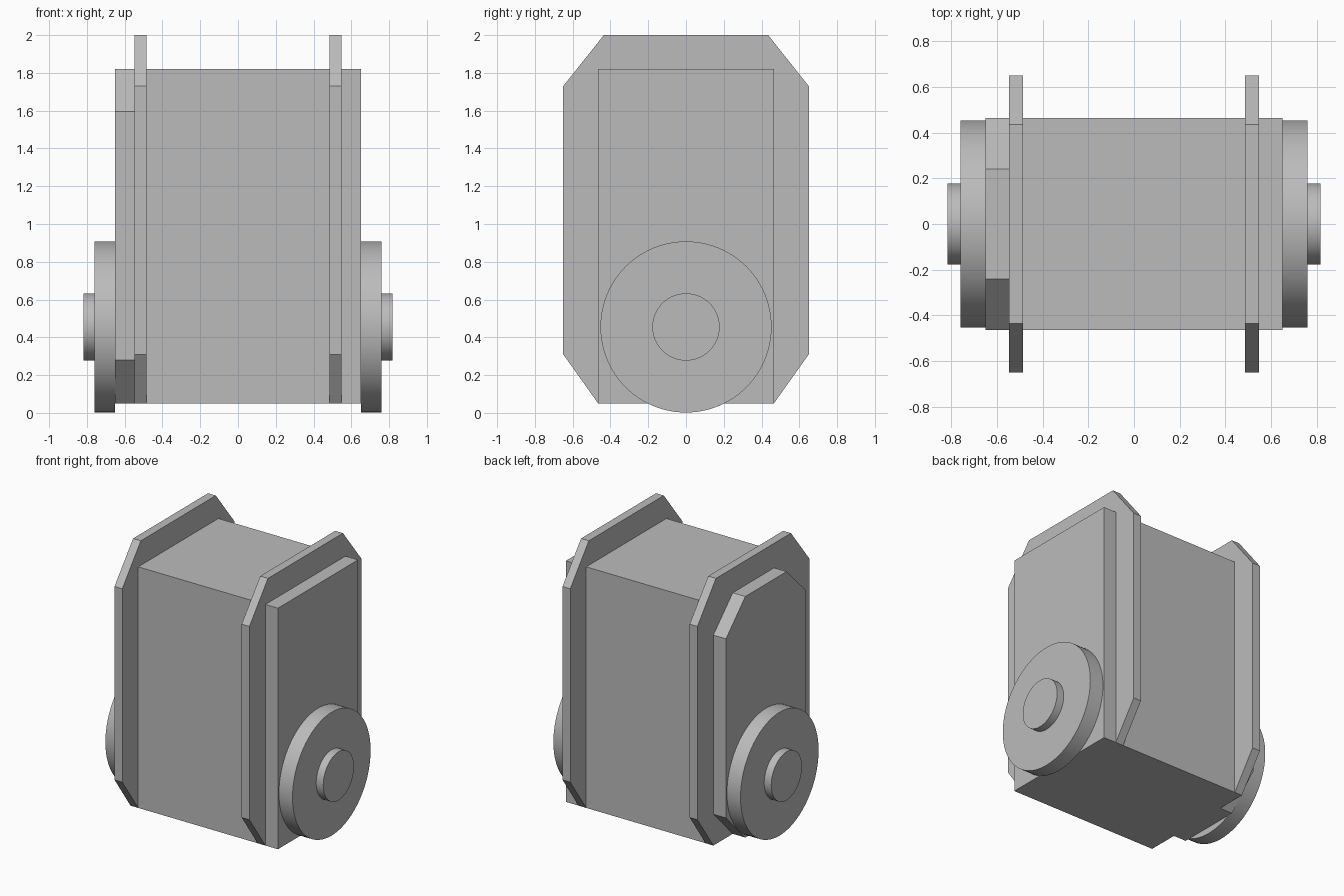
import bpy
import bmesh
import math
from mathutils import Matrix

cube = bpy.data.objects.get("Cube")
if cube:
    bpy.data.objects.remove(cube, do_unlink=True)

grey = bpy.data.materials.new("plain grey")
grey.use_nodes = True
grey.diffuse_color = (0.5, 0.5, 0.5, 1)
grey.node_tree.nodes["Principled BSDF"].inputs["Base Color"].default_value = (0.5, 0.5, 0.5, 1)


def finish(name, bm):
    bmesh.ops.recalc_face_normals(bm, faces=bm.faces)
    mesh = bpy.data.meshes.new(name)
    bm.to_mesh(mesh)
    bm.free()
    mesh.materials.append(grey)
    obj = bpy.data.objects.new(name, mesh)
    bpy.context.collection.objects.link(obj)
    return obj


def slab(name, x0, x1, half_profile):
    """Extrude a (y, z) outline, mirrored in y, from x0 to x1."""
    outline = half_profile + [(-y, z) for y, z in reversed(half_profile)]
    bm = bmesh.new()
    face = bm.faces.new([bm.verts.new((x0, y, z)) for y, z in outline])
    ext = bmesh.ops.extrude_face_region(bm, geom=[face])
    moved = [v for v in ext["geom"] if isinstance(v, bmesh.types.BMVert)]
    bmesh.ops.translate(bm, verts=moved, vec=(x1 - x0, 0, 0))
    return finish(name, bm)


def disc(name, x0, x1, radius):
    """Round disc with its axis along x."""
    bm = bmesh.new()
    place = Matrix.Translation(((x0 + x1) / 2, 0, 0.455)) @ Matrix.Rotation(math.pi / 2, 4, "Y")
    bmesh.ops.create_cone(bm, cap_ends=True, segments=96, radius1=radius, radius2=radius,
                          depth=abs(x1 - x0), matrix=place)
    obj = finish(name, bm)
    bpy.ops.object.select_all(action="DESELECT")
    obj.select_set(True)
    bpy.context.view_layer.objects.active = obj
    bpy.ops.object.shade_smooth_by_angle(angle=math.radians(30))


# Main box, and the end cover with cut corners
slab("body", -0.52, 0.65, [(0.465, 0.05), (0.465, 1.82)])
slab("right_cover", -0.65, -0.52, [(0.24, 0.05), (0.465, 0.28), (0.465, 1.595), (0.24, 1.82)])

# Flanges, discs and hubs on both sides
for side, sign in (("left", 1), ("right", -1)):
    slab(side + "_flange", sign * 0.485, sign * 0.548,
         [(0.465, 0.05), (0.65, 0.31), (0.65, 1.73), (0.435, 2.0)])
    disc(side + "_disc", sign * 0.65, sign * 0.76, 0.453)
    disc(side + "_hub", sign * 0.76, sign * 0.817, 0.178)
